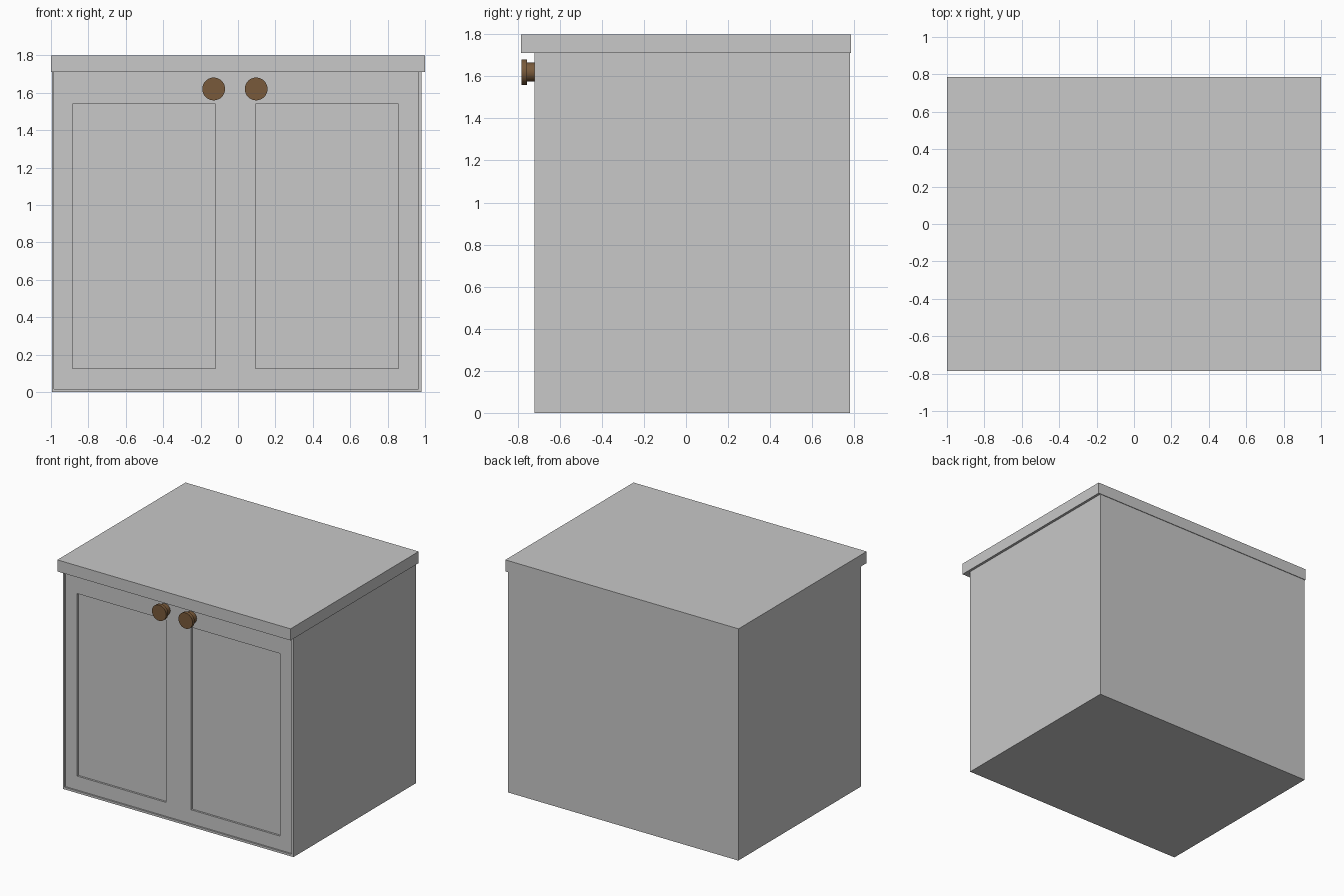
import bpy, math

if "Cube" in bpy.data.objects:
    bpy.data.objects.remove(bpy.data.objects["Cube"])


def material(name, rgb):
    m = bpy.data.materials.new(name)
    m.diffuse_color = (*rgb, 1)
    m.use_nodes = True
    m.node_tree.nodes["Principled BSDF"].inputs["Base Color"].default_value = m.diffuse_color
    return m


GREY = material("light_grey", (0.58, 0.58, 0.58))
BROWN = material("knob_brown", (0.19, 0.102, 0.043))


def box(name, x0, x1, y0, y1, z0, z1, mat=GREY):
    bpy.ops.mesh.primitive_cube_add(size=1)
    o = bpy.context.object
    o.name = name
    for v in o.data.vertices:
        v.co = (x1 if v.co.x > 0 else x0,
                y1 if v.co.y > 0 else y0,
                z1 if v.co.z > 0 else z0)
    o.data.materials.append(mat)
    return o


def cut(target, cutter):
    mod = target.modifiers.new("recess", 'BOOLEAN')
    mod.operation = 'DIFFERENCE'
    mod.solver = 'EXACT'
    mod.object = cutter
    bpy.context.view_layer.objects.active = target
    bpy.ops.object.modifier_apply(modifier=mod.name)
    bpy.data.objects.remove(cutter, do_unlink=True)


FRONT = -0.72
DOOR = FRONT + 0.012      # door face, set back inside the carcass rim
PANEL = DOOR + 0.015      # sunken panels

# cabinet body with shallow door recess and two sunken panels
body = box("cabinet_body", -0.995, 0.98, FRONT, 0.78, 0, 1.71)
cut(body, box("door_cutter", -0.985, 0.965, -0.9, DOOR, 0.017, 1.8))
for x0, x1 in ((-0.885, -0.12), (0.093, 0.857)):
    cut(body, box("panel_cutter", x0, x1, -0.9, PANEL, 0.125, 1.54))

# overhanging top slab
box("top_slab", -1, 1, -0.785, 0.785, 1.71, 1.8)


# round knobs: narrow stem with a wider cap
def disc(name, x, y0, y1, r):
    bpy.ops.mesh.primitive_cylinder_add(
        vertices=32, radius=r, depth=y1 - y0,
        location=(x, (y0 + y1) / 2, 1.62), rotation=(math.pi / 2, 0, 0))
    o = bpy.context.object
    o.name = name
    o.data.materials.append(BROWN)
    bpy.ops.object.shade_smooth_by_angle(angle=math.radians(30))


for side, x in (("left", -0.13), ("right", 0.097)):
    disc(side + "_knob_stem", x, -0.757, DOOR + 0.005, 0.045)
    disc(side + "_knob_cap", x, -0.782, -0.757, 0.061)
